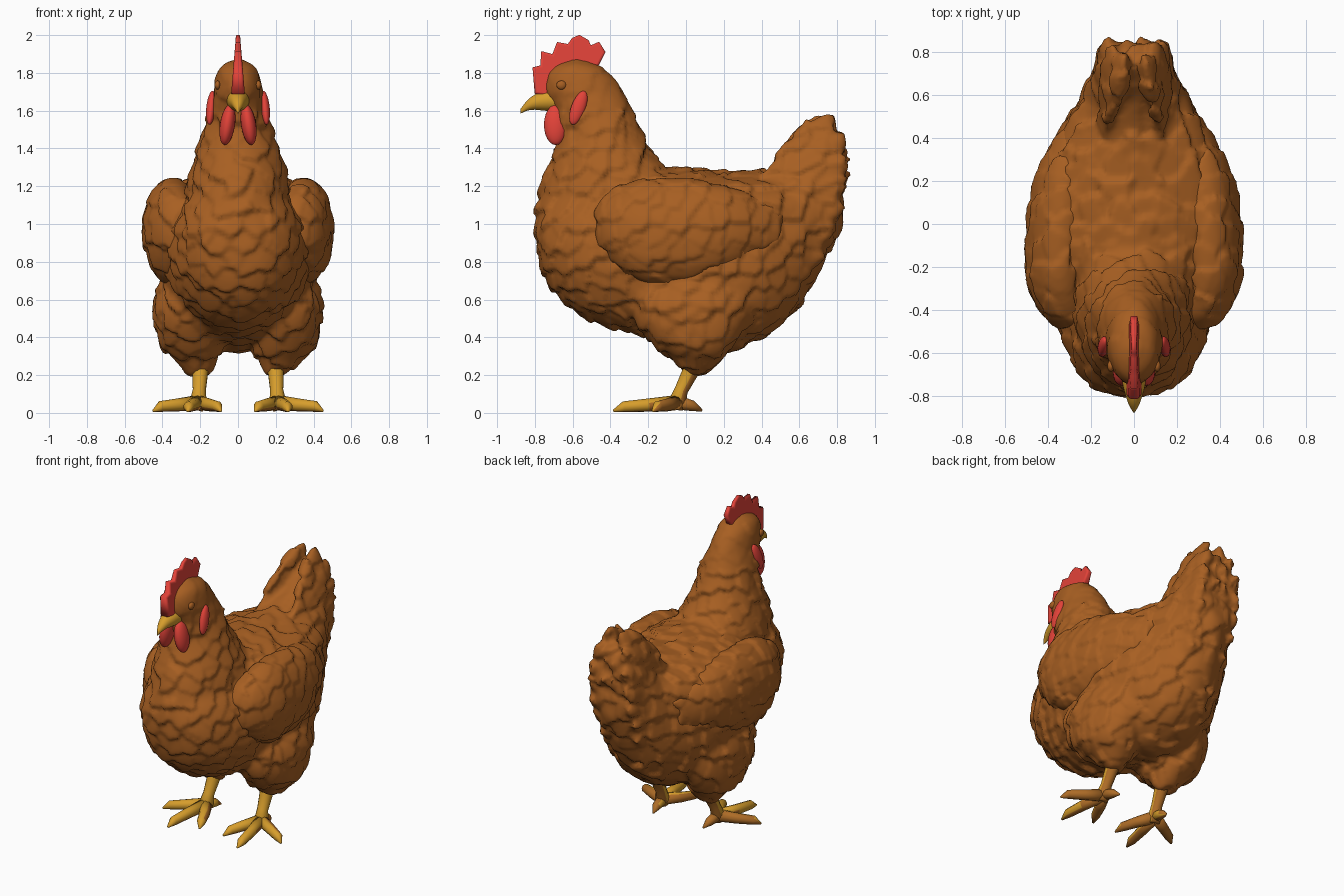
import bpy, bmesh, math
from mathutils import Vector, noise

if "Cube" in bpy.data.objects:
    bpy.data.objects.remove(bpy.data.objects["Cube"])


def material(name, rgb):
    m = bpy.data.materials.new(name)
    m.diffuse_color = (*rgb, 1)
    m.use_nodes = True
    m.node_tree.nodes["Principled BSDF"].inputs["Base Color"].default_value = m.diffuse_color
    return m


BROWN = material("brown feathers", (0.39, 0.115, 0.016))
RED = material("red skin", (0.76, 0.055, 0.04))
YELLOW = material("yellow horn", (0.68, 0.34, 0.025))
TAN = material("tan leg backs", (0.42, 0.15, 0.02))


def rings(bm, sections, n=24):
    """Skin a closed solid over elliptical rings (centre, u, v)."""
    loops = []
    for c, u, v in sections:
        loops.append([bm.verts.new(c + u * math.cos(a) + v * math.sin(a))
                      for a in (2 * math.pi * i / n for i in range(n))])
    for a, b in zip(loops, loops[1:]):
        for i in range(n):
            j = (i + 1) % n
            bm.faces.new((a[i], a[j], b[j], b[i]))
    bm.faces.new(loops[0][::-1])
    bm.faces.new(loops[-1])


def refine(rows, k=4):
    """Catmull-Rom interpolation of table rows."""
    out = []
    for i in range(len(rows) - 1):
        quad = [rows[max(0, min(len(rows) - 1, i + d))] for d in (-1, 0, 1, 2)]
        for s in range(k):
            t = s / k
            out.append([0.5 * (2 * b + (c - a) * t + (2 * a - 5 * b + 4 * c - d) * t * t
                               + (3 * b - a - 3 * c + d) * t ** 3) for a, b, c, d in zip(*quad)])
    return out + [rows[-1]]


def loft_y(bm, rows, side=1):
    """Rows: y, bottom z, top z, half width, centre x."""
    rings(bm, [(Vector((side * x, y, (b + t) / 2)), Vector((w, 0, 0)), Vector((0, 0, (t - b) / 2)))
               for y, b, t, w, x in refine(rows)])


def loft_z(bm, rows, side=1):
    """Rows: z, front y, back y, half width, centre x."""
    rings(bm, [(Vector((side * x, (f + b) / 2, z)), Vector((w, 0, 0)), Vector((0, (b - f) / 2, 0)))
               for z, f, b, w, x in refine(rows)])


def feather(bm, base, tip, width, thick, side=1):
    """Flat teardrop blade facing sideways."""
    base, tip = Vector(base), Vector(tip)
    base.x *= side
    tip.x *= side
    d = (tip - base).normalized()
    u = d.cross(Vector((1, 0, 0))).normalized()
    v = d.cross(u)
    secs = []
    for i in range(13):
        t = i / 12
        r = max(0.03, math.sin(math.pi * t ** 1.8) ** 0.6 if 0 < t < 1 else 0)
        secs.append((base.lerp(tip, t), u * width * r, v * thick * r))
    rings(bm, secs, 14)


def tube(bm, pts, radii, side=1):
    pts = [Vector((side * p[0], p[1], p[2])) for p in pts]
    secs = []
    for i, p in enumerate(pts):
        d = (pts[min(i + 1, len(pts) - 1)] - pts[max(i - 1, 0)]).normalized()
        u = d.cross(Vector((1, 0, 0)) if abs(d.x) < 0.7 else Vector((0, 1, 0))).normalized()
        secs.append((p, u * radii[i], d.cross(u) * radii[i]))
    rings(bm, secs, 10)


def finish(bm, name, mats):
    bmesh.ops.recalc_face_normals(bm, faces=bm.faces[:])
    me = bpy.data.meshes.new(name)
    bm.to_mesh(me)
    bm.free()
    for m in mats:
        me.materials.append(m)
    me.shade_smooth()
    ob = bpy.data.objects.new(name, me)
    bpy.context.collection.objects.link(ob)
    return ob


def evaluated(ob):
    bpy.context.view_layer.update()
    return bpy.data.meshes.new_from_object(ob.evaluated_get(bpy.context.evaluated_depsgraph_get()))


def plumage(ob, voxel, amp, cell, passes):
    """Fuse the solids, soften, then raise overlapping feather tips."""
    mod = ob.modifiers.new("fuse", 'REMESH')
    mod.mode, mod.voxel_size = 'VOXEL', voxel
    me = evaluated(ob)
    ob.modifiers.clear()
    bm = bmesh.new()
    bm.from_mesh(me)
    for _ in range(passes):
        bmesh.ops.smooth_vert(bm, verts=bm.verts[:], factor=0.5,
                              use_axis_x=True, use_axis_y=True, use_axis_z=True)
    bm.normal_update()
    flow = Vector((0, 0.6, -0.8))
    moves = []
    for v in bm.verts:
        p = v.co / cell
        near = noise.voronoi(p)[1][0]
        fade = 0.3 if v.co.z > 1.6 and v.co.y < 0 else 1
        moves.append(v.normal * amp * fade * max(-0.8, min(0.8, (p - near).dot(flow))))
    for v, m in zip(bm.verts, moves):
        v.co += m
    bmesh.ops.smooth_vert(bm, verts=bm.verts[:], factor=0.5,
                          use_axis_x=True, use_axis_y=True, use_axis_z=True)
    bm.to_mesh(me)
    bm.free()
    me.materials.clear()
    me.materials.append(BROWN)
    me.shade_smooth()
    ob.data = me


# Body, saddle, neck, thighs and tail
bm = bmesh.new()
loft_y(bm, [(-.795, .87, 1.03, .10, 0), (-.745, .71, 1.15, .20, 0), (-.65, .585, 1.24, .28, 0),
            (-.5, .485, 1.28, .345, 0), (-.3, .425, 1.3, .39, 0), (0, .355, 1.3, .42, 0),
            (.2, .32, 1.28, .41, 0), (.4, .39, 1.28, .35, 0), (.55, .50, 1.34, .27, 0),
            (.65, .64, 1.43, .22, 0), (.75, .82, 1.5, .16, 0), (.83, 1.0, 1.46, .10, 0)])
loft_y(bm, [(-.35, 1.0, 1.2, .22, 0), (-.2, .9, 1.275, .36, 0), (0, .86, 1.29, .41, 0),
            (.2, .86, 1.275, .40, 0), (.4, .88, 1.26, .34, 0), (.58, .95, 1.22, .25, 0)])
loft_z(bm, [(.85, -.785, .1, .27, 0), (1.0, -.805, .08, .29, 0), (1.2, -.77, -.02, .27, 0),
            (1.3, -.735, -.11, .245, 0), (1.4, -.695, -.19, .215, 0), (1.5, -.67, -.24, .185, 0),
            (1.6, -.695, -.275, .158, 0), (1.7, -.75, -.33, .13, 0), (1.78, -.745, -.385, .117, 0),
            (1.835, -.705, -.45, .09, 0), (1.87, -.62, -.54, .03, 0)])
for s in (1, -1):
    loft_z(bm, [(.20, .0, .09, .05, .2), (.27, -.06, .17, .11, .22), (.35, -.16, .25, .165, .245),
                (.5, -.28, .33, .19, .258), (.65, -.27, .34, .18, .252), (.8, -.1, .2, .08, .25)], s)
    for y, z, x in ((.80, 1.59, .04), (.855, 1.48, .09), (.88, 1.35, .12), (.87, 1.22, .135),
                    (.845, 1.09, .14), (.80, .95, .14), (.74, .82, .13)):
        feather(bm, (.15, .36, .72 + .3 * z), (x, y, z), .08, .045, s)
    for y, z in ((.86, 1.40), (.875, 1.28), (.85, 1.15), (.82, 1.02)):
        feather(bm, (.03, .42, z - .2), (.03, y, z), .08, .045, s)
body = finish(bm, "feathered_body", [BROWN])
plumage(body, .017, .026, .105, 4)

# Folded wings with layered flight feathers
bm = bmesh.new()
for s in (1, -1):
    loft_y(bm, [(-.48, .93, 1.07, .05, .30), (-.42, .82, 1.16, .11, .32), (-.25, .70, 1.235, .15, .35),
                (0, .69, 1.24, .16, .34), (.2, .75, 1.21, .14, .325), (.35, .82, 1.15, .10, .30),
                (.5, .88, 1.08, .05, .26)], s)
    for i in range(6):
        feather(bm, (.465 - .004 * i, -.2 + .04 * i, .77 + .055 * i),
                (.30 - .008 * i, .42 + .025 * i, .83 + .045 * i), .05, .03, s)
wings = finish(bm, "wings", [BROWN])
plumage(wings, .015, .018, .11, 2)

# Comb: serrated plate, thinner towards the tips
cu = bpy.data.curves.new("comb_outline", 'CURVE')
cu.dimensions = '2D'
cu.fill_mode = 'BOTH'
cu.extrude, cu.bevel_depth, cu.bevel_resolution = .012, .012, 2
outline = [(-.79, 1.70), (-.80, 1.82), (-.76, 1.83), (-.755, 1.90), (-.70, 1.885), (-.675, 1.95),
           (-.62, 1.94), (-.595, 1.975), (-.565, 1.988), (-.525, 1.965), (-.51, 1.93), (-.465, 1.95),
           (-.44, 1.91), (-.47, 1.85), (-.53, 1.82), (-.64, 1.82), (-.71, 1.75), (-.73, 1.69)]
sp = cu.splines.new('POLY')
sp.points.add(len(outline) - 1)
for pt, (y, z) in zip(sp.points, outline):
    pt.co = (y, z, 0, 1)
sp.use_cyclic_u = True
cu.materials.append(RED)
temp = bpy.data.objects.new("comb_outline", cu)
bpy.context.collection.objects.link(temp)
me = evaluated(temp)
bpy.data.objects.remove(temp)
for v in me.vertices:
    v.co.z *= max(.45, 1.3 - 3.4 * (v.co.y - 1.75))
comb = bpy.data.objects.new("comb", me)
comb.rotation_euler = (math.pi / 2, 0, math.pi / 2)
bpy.context.collection.objects.link(comb)


def pair(name, loc, radii, rot, mat):
    """Mirrored pair of ellipsoids."""
    for s, tag in ((1, "right"), (-1, "left")):
        bm = bmesh.new()
        bmesh.ops.create_uvsphere(bm, u_segments=20, v_segments=12, radius=1)
        ob = finish(bm, name + "_" + tag, [mat])
        ob.location = (s * loc[0], loc[1], loc[2])
        ob.scale = radii
        ob.rotation_euler = (rot[0], s * rot[1], 0)


pair("wattle", (.056, -.69, 1.525), (.04, .062, .108), (0, -.15, 0), RED)
pair("ear_lobe", (.143, -.57, 1.615), (.025, .038, .095), (-.35, -.1, 0), RED)
pair("eye", (.108, -.66, 1.735), (.016, .026, .024), (0, 0, 0), BROWN)

# Beak
bm = bmesh.new()
loft_y(bm, [(-.68, 1.595, 1.72, .062, 0), (-.75, 1.60, 1.705, .052, 0), (-.80, 1.605, 1.685, .038, 0),
            (-.84, 1.60, 1.655, .024, 0), (-.875, 1.585, 1.61, .004, 0)])
finish(bm, "beak", [YELLOW])

# Legs and feet, tan on the rear and underside
bm = bmesh.new()
hub = (.21, -.045, .055)
for s in (1, -1):
    tube(bm, [(.2, .06, .32), (.2, .025, .22), (.205, -.025, .12), (.21, -.045, .06), (.21, -.05, .015)],
         [.065, .044, .036, .046, .032], s)
    for toe in ([(.24, -.2, .042), (.26, -.33, .032), (.265, -.385, .01)],
                [(.32, -.10, .042), (.41, -.15, .034), (.45, -.175, .01)],
                [(.15, -.15, .042), (.11, -.24, .034), (.09, -.29, .01)]):
        tube(bm, [hub] + toe, [.04, .034, .029, .006], s)
    tube(bm, [hub, (.2, .035, .037), (.19, .085, .012)], [.038, .028, .006], s)
bmesh.ops.recalc_face_normals(bm, faces=bm.faces[:])
for f in bm.faces:
    f.material_index = 1 if f.normal.y > .15 or f.normal.z < -.6 else 0
finish(bm, "legs_and_feet", [YELLOW, TAN])
